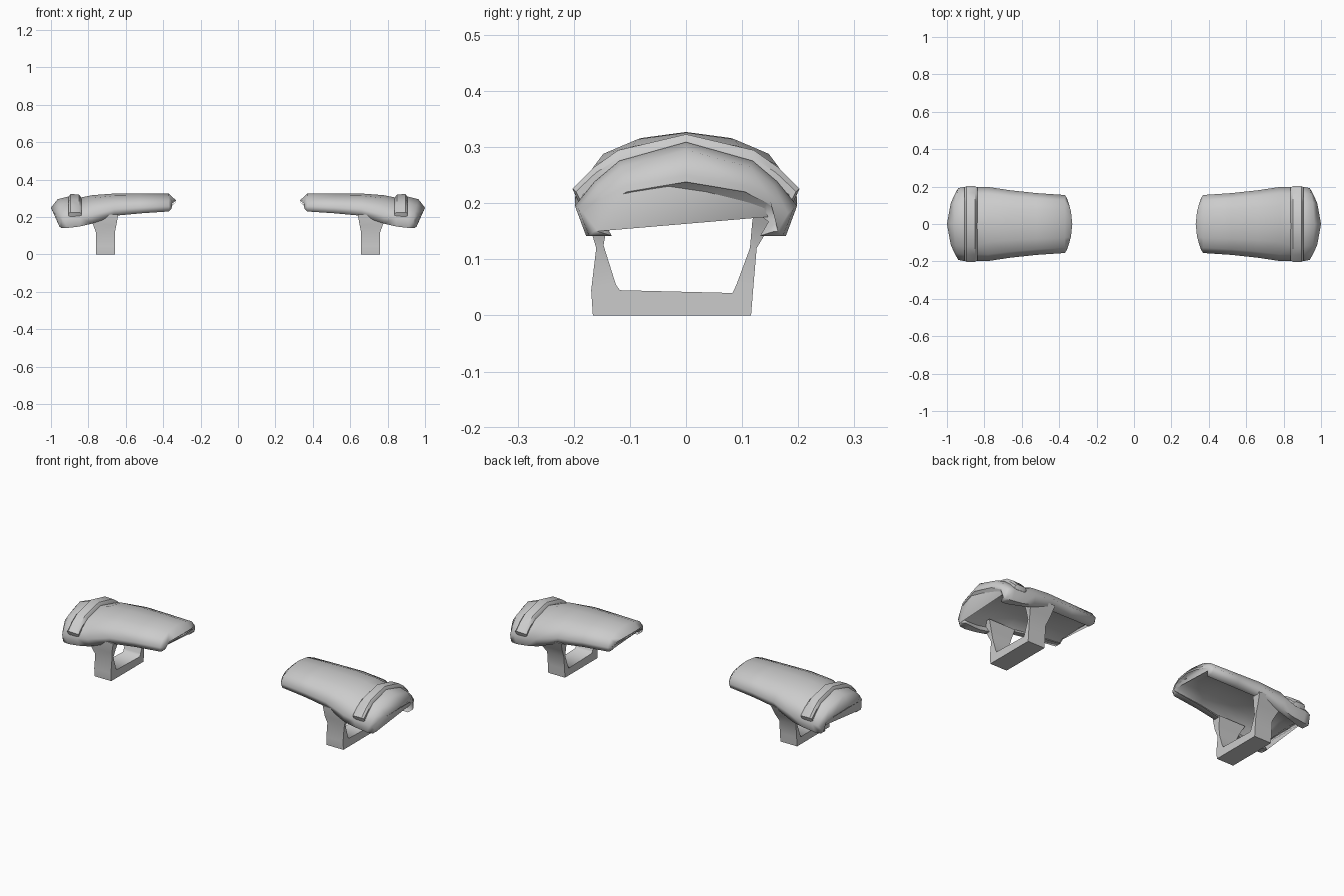
import bpy
import bmesh
from mathutils import Vector

if "Cube" in bpy.data.objects:
    bpy.data.objects.remove(bpy.data.objects["Cube"], do_unlink=True)

grey = bpy.data.materials.new("plain grey")
grey.use_nodes = True
grey.diffuse_color = (0.6, 0.6, 0.6, 1)
grey.node_tree.nodes["Principled BSDF"].inputs["Base Color"].default_value = grey.diffuse_color

# Half arches from crest to lower edge: fraction of half width, fraction of drop
BODY = [(0, 0), (0.48, 0.1), (0.82, 0.32), (1, 0.7), (0.92, 1)]
CUFF = [(0, 0), (0.6, 0.2), (0.82, 0.42), (1, 0.68), (0.9, 1)]


def arch_ring(arch, x, half, crest, edge, thick, bow):
    """Closed cross-section: outer arch, then the inner arch back again."""
    outer, inner = [], []
    for fy, fz in arch:
        y, z, px = half * fy, crest - (crest - edge) * fz, x + bow * fy ** 2
        outer.append(Vector((px, y, z)))
        inner.append(Vector((px, y - thick * fy * 0.6, z - thick * (1 - fz))))

    def flip(points):
        return [Vector((p.x, -p.y, p.z)) for p in points]
    return flip(outer[:0:-1]) + outer + inner[::-1] + flip(inner[1:])


def loft(name, rings, angle, closed=False):
    """Skin the rings, mirror the part to the other arm and smooth it."""
    bm = bmesh.new()
    loops = [[bm.verts.new(p) for p in ring] for ring in rings]
    n = len(loops[0])
    pairs = list(zip(loops, loops[1:]))
    if closed:
        pairs.append((loops[-1], loops[0]))
    else:
        bm.faces.new(loops[0])
        bm.faces.new(loops[-1])
    for a, b in pairs:
        for i in range(n):
            j = (i + 1) % n
            bm.faces.new((a[i], a[j], b[j], b[i]))
    caps = [f for f in bm.faces if len(f.verts) > 4]
    bmesh.ops.triangulate(bm, faces=caps)
    bmesh.ops.recalc_face_normals(bm, faces=bm.faces)
    mesh = bpy.data.meshes.new(name)
    bm.to_mesh(mesh)
    bm.free()
    mesh.materials.append(grey)
    obj = bpy.data.objects.new(name, mesh)
    bpy.context.collection.objects.link(obj)
    mirror = obj.modifiers.new("other arm", "MIRROR")
    mirror.use_axis = (True, False, False)
    mirror.use_mirror_merge = False
    bpy.ops.object.select_all(action="DESELECT")
    obj.select_set(True)
    bpy.context.view_layer.objects.active = obj
    bpy.ops.object.shade_smooth_by_angle(angle=angle)
    return obj


# Forearm shell, from the wrist lip to the flared elbow lip
shell = [
    (BODY, 0.33, 0.14, 0.288, 0.245, 0.01, 0.03),
    (BODY, 0.37, 0.155, 0.325, 0.23, 0.065, 0),
    (BODY, 0.52, 0.165, 0.327, 0.22, 0.06, 0),
    (BODY, 0.66, 0.18, 0.326, 0.207, 0.055, 0),
    (BODY, 0.78, 0.198, 0.317, 0.165, 0.055, 0),
    (CUFF, 0.845, 0.198, 0.304, 0.15, 0.055, 0),
    (CUFF, 0.91, 0.198, 0.309, 0.142, 0.08, 0),
    (CUFF, 0.965, 0.192, 0.295, 0.142, 0.075, -0.025),
    (CUFF, 1.0, 0.182, 0.25, 0.15, 0.012, -0.055),
]
loft("forearm_shell", [arch_ring(*s) for s in shell], 1.2)

# Raised band around the flared end
band = [
    (CUFF, 0.838, 0.196, 0.305, 0.18, 0.02, 0),
    (CUFF, 0.85, 0.202, 0.321, 0.18, 0.03, 0),
    (CUFF, 0.896, 0.202, 0.323, 0.18, 0.03, 0),
    (CUFF, 0.906, 0.196, 0.308, 0.18, 0.02, 0),
]
loft("cuff_band", [arch_ring(*s) for s in band], 0.7)

# Grip strap below the shell: outer point, inner point, x range
strap = [
    ((-0.175, 0.215), (-0.125, 0.215), 0.64, 0.80),
    ((-0.172, 0.16), (-0.14, 0.165), 0.65, 0.775),
    ((-0.16, 0.12), (-0.147, 0.125), 0.658, 0.76),
    ((-0.169, 0.045), (-0.125, 0.055), 0.658, 0.76),
    ((-0.166, 0.0), (-0.118, 0.045), 0.658, 0.76),
    ((0.116, 0.0), (0.083, 0.04), 0.658, 0.76),
    ((0.12, 0.05), (0.09, 0.055), 0.658, 0.76),
    ((0.126, 0.12), (0.114, 0.12), 0.658, 0.76),
    ((0.15, 0.16), (0.118, 0.165), 0.65, 0.775),
    ((0.175, 0.215), (0.125, 0.215), 0.64, 0.80),
]
rings = []
for (oy, oz), (iy, iz), x0, x1 in strap:
    corners = [(x0, oy, oz), (x1, oy, oz), (x1, iy, iz), (x0, iy, iz)]
    rings.append([Vector(c) for c in corners])
loft("grip_strap", rings, 1.2)
